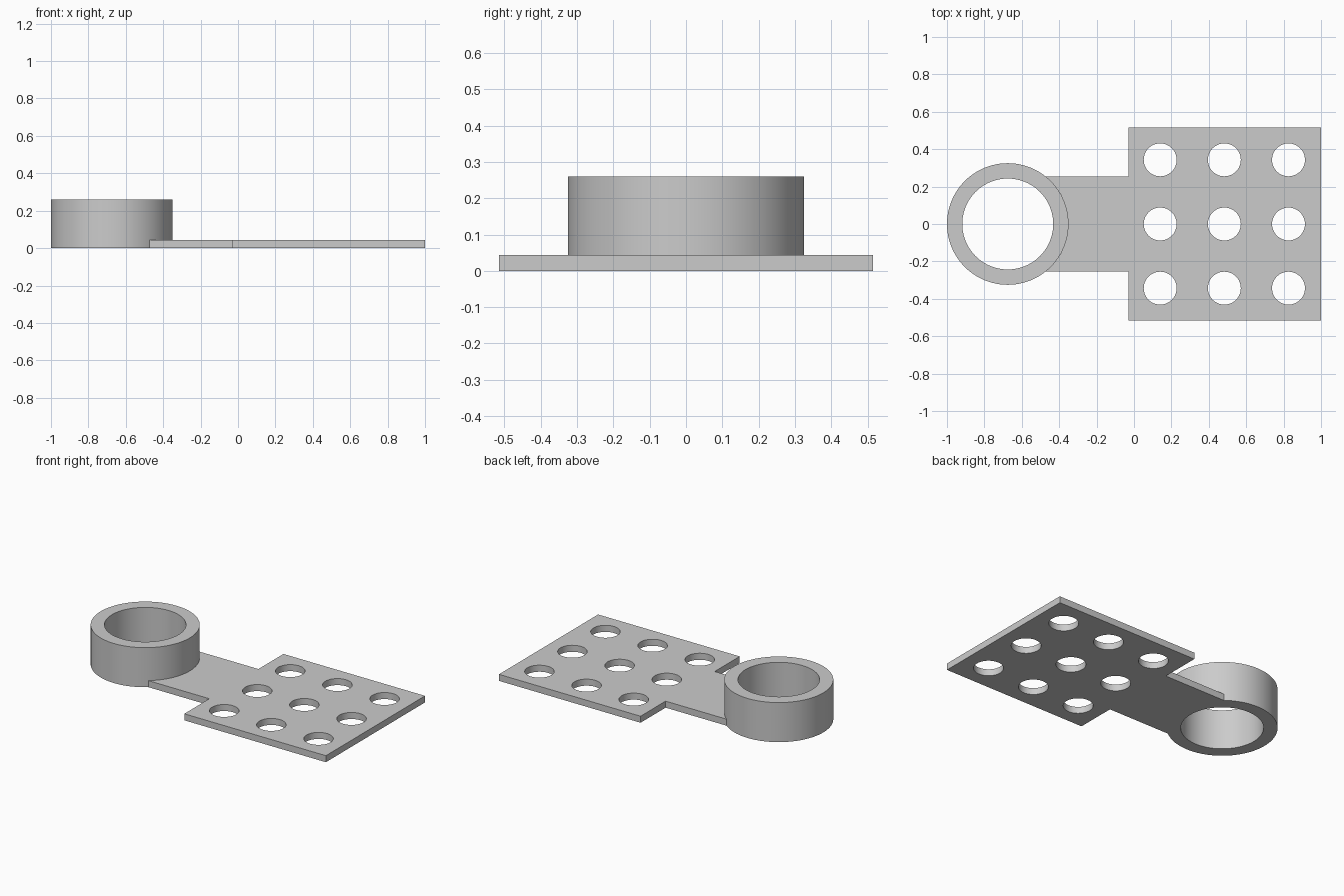
import bpy, bmesh
from math import sin, cos, asin, pi, radians

cube = bpy.data.objects.get("Cube")
if cube:
    bpy.data.objects.remove(cube, do_unlink=True)

RING_X, RING_R, BORE_R, RING_H = -0.675, 0.325, 0.243, 0.26
PLATE_X, PLATE_Y, PLATE_H = -0.03, 0.515, 0.043
NECK_Y = 0.255
HOLE_R, PITCH, HOLE_X = 0.088, 0.343, 0.483

grey = bpy.data.materials.new("light grey")
grey.use_nodes = True
grey.diffuse_color = (0.6, 0.6, 0.6, 1)
grey.node_tree.nodes["Principled BSDF"].inputs["Base Color"].default_value = (0.6, 0.6, 0.6, 1)


def circle(x, y, r, n):
    return [(x + r * cos(2 * pi * i / n), y + r * sin(2 * pi * i / n)) for i in range(n)]


def extruded_profile(name, loops, height):
    """Fill closed loops (inner loops become holes) and extrude up from z = 0."""
    curve = bpy.data.curves.new(name + "_profile", 'CURVE')
    curve.dimensions = '2D'
    curve.fill_mode = 'BOTH'
    curve.extrude = height / 2
    for loop in loops:
        spline = curve.splines.new('POLY')
        spline.points.add(len(loop) - 1)
        for point, (x, y) in zip(spline.points, loop):
            point.co = (x, y, 0, 1)
        spline.use_cyclic_u = True
    temp = bpy.data.objects.new(name + "_profile", curve)
    bpy.context.collection.objects.link(temp)
    bpy.context.view_layer.update()
    mesh = bpy.data.meshes.new_from_object(temp.evaluated_get(bpy.context.evaluated_depsgraph_get()))
    bpy.data.objects.remove(temp, do_unlink=True)
    bpy.data.curves.remove(curve)

    # Weld caps to walls and stand the part on the ground
    bm = bmesh.new()
    bm.from_mesh(mesh)
    bmesh.ops.remove_doubles(bm, verts=bm.verts, dist=1e-5)
    bmesh.ops.recalc_face_normals(bm, faces=bm.faces)
    bmesh.ops.translate(bm, verts=bm.verts, vec=(0, 0, height / 2))
    bm.to_mesh(mesh)
    bm.free()
    mesh.name = name
    mesh.materials.clear()
    mesh.materials.append(grey)
    obj = bpy.data.objects.new(name, mesh)
    bpy.context.collection.objects.link(obj)
    bpy.ops.object.select_all(action='DESELECT')
    obj.select_set(True)
    bpy.context.view_layer.objects.active = obj
    bpy.ops.object.shade_smooth_by_angle(angle=radians(30))
    return obj


# Upright ring
extruded_profile("ring", [circle(RING_X, 0, RING_R, 96), circle(RING_X, 0, BORE_R, 96)], RING_H)

# Perforated plate with a neck that meets the outside of the ring
half = asin(NECK_Y / RING_R)
steps = 28
arc = [(RING_X + RING_R * cos(a), RING_R * sin(a))
       for a in (half - 2 * half * i / steps for i in range(steps + 1))]
outline = arc + [(PLATE_X, -NECK_Y), (PLATE_X, -PLATE_Y), (1, -PLATE_Y),
                 (1, PLATE_Y), (PLATE_X, PLATE_Y), (PLATE_X, NECK_Y)]
holes = [circle(HOLE_X + i * PITCH, j * PITCH, HOLE_R, 48)
         for i in (-1, 0, 1) for j in (-1, 0, 1)]
extruded_profile("perforated_plate", [outline] + holes, PLATE_H)
